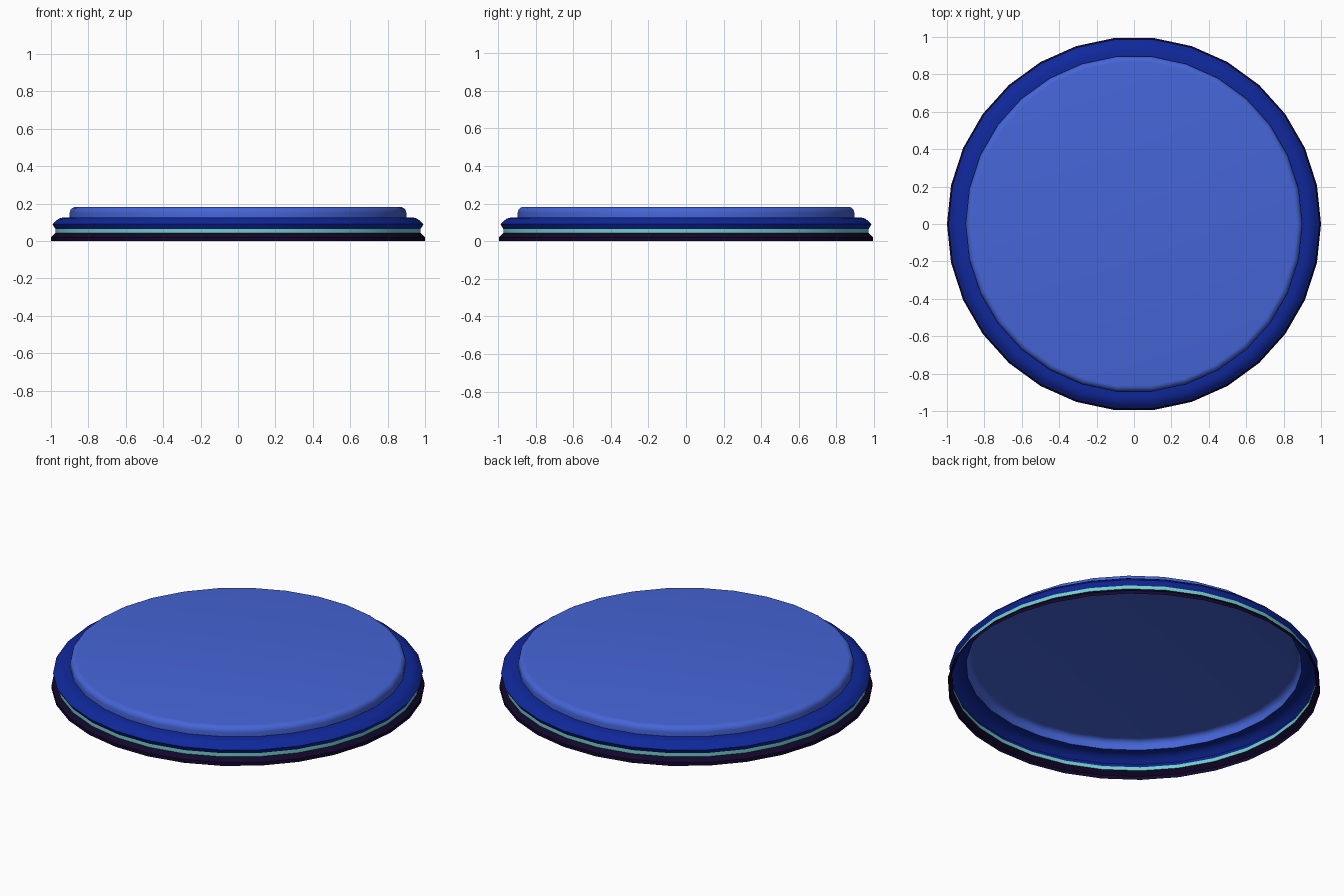
import bpy
import math

SIDES = 30

cube = bpy.data.objects.get("Cube")
if cube:
    bpy.data.objects.remove(cube, do_unlink=True)


def material(name, rgb):
    mat = bpy.data.materials.new(name)
    mat.use_nodes = True
    mat.diffuse_color = (*rgb, 1)
    mat.node_tree.nodes["Principled BSDF"].inputs["Base Color"].default_value = (*rgb, 1)
    return mat


def lathe(name, profile, mat, capped=False):
    """Spin a (radius, height) profile, listed bottom to top, into an open shell."""
    verts, faces = [], []
    for r, z in profile:
        for i in range(SIDES):
            a = math.tau * i / SIDES
            verts.append((r * math.cos(a), r * math.sin(a), z))
    for k in range(len(profile) - 1):
        for i in range(SIDES):
            j = (i + 1) % SIDES
            low, high = k * SIDES, (k + 1) * SIDES
            faces.append((low + i, low + j, high + j, high + i))
    if capped:
        faces.append(tuple(range(len(verts) - SIDES, len(verts))))
    mesh = bpy.data.meshes.new(name)
    mesh.from_pydata(verts, [], faces)
    mesh.materials.append(mat)
    obj = bpy.data.objects.new(name, mesh)
    bpy.context.collection.objects.link(obj)
    bpy.context.view_layer.objects.active = obj
    obj.select_set(True)
    bpy.ops.object.shade_smooth_by_angle(angle=math.radians(35))
    obj.select_set(False)
    return obj


cap_blue = material("royal blue", (0.06, 0.13, 0.68))
rim_blue = material("deep blue", (0.005, 0.021, 0.33))
teal = material("pale teal", (0.17, 0.62, 0.60))
near_black = material("midnight", (0.006, 0.002, 0.025))

# Foot ring, open underneath
lathe("foot_ring", [(1.0, 0), (1.0, 0.02), (0.976, 0.043)], near_black)

# Thin accent band in the groove
lathe("accent_band", [(0.976, 0.043), (0.976, 0.064)], teal)

# Flared rim with a rounded shoulder and a flat ledge
lathe("rim", [(0.976, 0.064), (0.992, 0.09), (0.974, 0.108),
              (0.957, 0.12), (0.935, 0.126), (0.9, 0.126)], rim_blue)

# Raised top disc with a rounded edge
radius, top, bevel = 0.9, 0.182, 0.032
edge = [(radius, 0.126)]
for step in range(6):
    a = math.pi / 2 * step / 5
    edge.append((radius - bevel * (1 - math.cos(a)), top - bevel * (1 - math.sin(a))))
lathe("top_disc", edge, cap_blue, capped=True)
